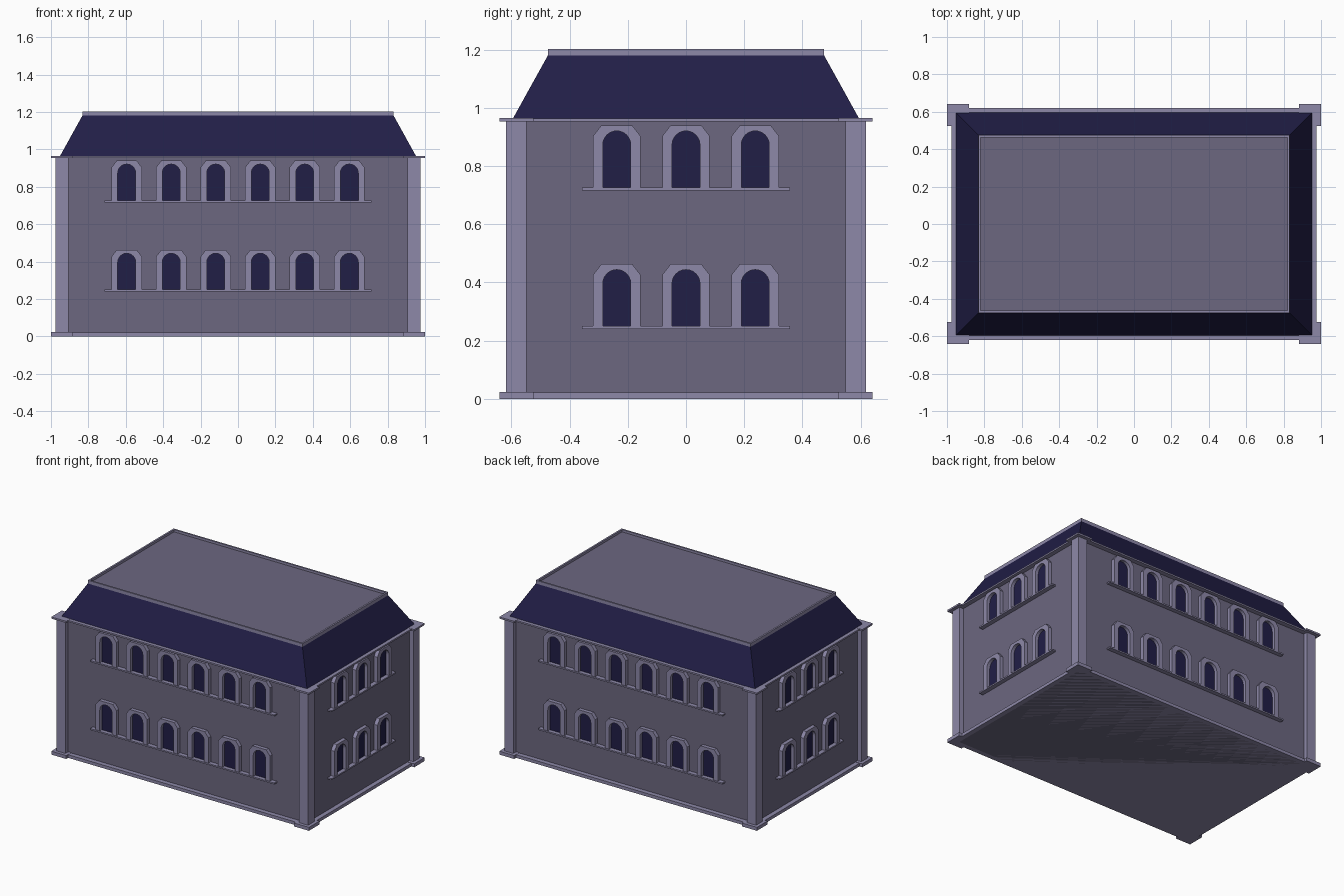
import bpy, bmesh, math
from mathutils import Matrix, Vector

if "Cube" in bpy.data.objects:
    bpy.data.objects.remove(bpy.data.objects["Cube"])


def material(name, rgb):
    m = bpy.data.materials.new(name)
    m.diffuse_color = (*rgb, 1)
    m.use_nodes = True
    m.node_tree.nodes["Principled BSDF"].inputs["Base Color"].default_value = m.diffuse_color
    return m


STONE = material("wall_stone", (0.15, 0.136, 0.216))
TRIM = material("pale_trim", (0.266, 0.246, 0.392))
NAVY = material("navy_slate", (0.015, 0.013, 0.062))


def finish(name, bm, mat):
    bmesh.ops.recalc_face_normals(bm, faces=bm.faces)
    me = bpy.data.meshes.new(name)
    bm.to_mesh(me)
    bm.free()
    me.materials.append(mat)
    ob = bpy.data.objects.new(name, me)
    bpy.context.collection.objects.link(ob)
    return ob


def add_box(bm, x0, x1, y0, y1, z0, z1):
    mat = Matrix.Translation(((x0 + x1) / 2, (y0 + y1) / 2, (z0 + z1) / 2))
    mat = mat @ Matrix.Diagonal((x1 - x0, y1 - y0, z1 - z0, 1))
    bmesh.ops.create_cube(bm, size=1, matrix=mat)


def box(name, hx, hy, z0, z1, mat):
    bm = bmesh.new()
    add_box(bm, -hx, hx, -hy, hy, z0, z1)
    return finish(name, bm, mat)


def add_prism(bm, profile, cx, cz, y0, y1):
    """Extrude an (x, z) profile from depth y0 to y1."""
    face = bm.faces.new([bm.verts.new((cx + x, y0, cz + z)) for x, z in profile])
    ext = bmesh.ops.extrude_face_region(bm, geom=[face])
    verts = [v for v in ext["geom"] if isinstance(v, bmesh.types.BMVert)]
    bmesh.ops.translate(bm, verts=verts, vec=(0, y1 - y0, 0))


WALL_X, WALL_Y = 0.945, 0.587

# Main body, plinth and cornice bands
box("walls", WALL_X, WALL_Y, 0.0, 0.96, STONE)
box("plinth", 0.977, 0.62, 0.0, 0.022, TRIM)
box("cornice", 0.977, 0.62, 0.953, 0.964, TRIM)

# Corner pillars with base and cap blocks
bm = bmesh.new()
for sx in (-1, 1):
    for sy in (-1, 1):
        for half, z0, z1 in ((0.058, 0, 0.024), (0.035, 0.02, 0.956), (0.058, 0.953, 0.965)):
            cx, cy = sx * 0.941, sy * 0.583
            add_box(bm, cx - half, cx + half, cy - half, cy + half, z0, z1)
finish("corner_pillars", bm, TRIM)

# Sloped mansard roof
bm = bmesh.new()
add_box(bm, -0.953, 0.953, -0.596, 0.596, 0.962, 1.182)
for v in bm.verts:
    if v.co.z > 1.1:
        v.co.x *= 0.831 / 0.953
        v.co.y *= 0.474 / 0.596
finish("mansard_roof", bm, NAVY)

# Flat roof deck inside a thin raised rim
box("roof_deck", 0.825, 0.468, 1.18, 1.187, STONE)
bm = bmesh.new()
for s in (-1, 1):
    xs, ys = sorted((s * 0.82, s * 0.832)), sorted((s * 0.463, s * 0.475))
    add_box(bm, *xs, -0.475, 0.475, 1.18, 1.203)
    add_box(bm, -0.82, 0.82, *ys, 1.18, 1.203)
finish("roof_rim", bm, TRIM)

# Window profiles: arched opening and chamfered surround, measured from the sill
R, SPRING = 0.048, 0.146
arch = [(R * math.cos(math.pi * i / 12), SPRING + R * math.sin(math.pi * i / 12))
        for i in range(13)]
opening = [(R, 0)] + arch + [(-R, 0)]
surround = [(-0.081, 0), (-0.081, 0.177), (-0.053, 0.213),
            (0.053, 0.213), (0.081, 0.177), (0.081, 0)] + opening
SPACING = 0.238

# Two storeys of windows on each of the four sides
for side, angle, dist, count in (("front", 0, WALL_Y, 6), ("right", 90, WALL_X, 3),
                                 ("back", 180, WALL_Y, 6), ("left", 270, WALL_X, 3)):
    frames, panes, sills = bmesh.new(), bmesh.new(), bmesh.new()
    for z in (0.25, 0.727):
        half = count * SPACING / 2
        add_box(sills, -half, half, -dist - 0.031, -dist + 0.01, z - 0.01, z)
        for i in range(count):
            cx = (i - (count - 1) / 2) * SPACING
            add_prism(frames, surround, cx, z, -dist - 0.026, -dist + 0.005)
            add_prism(panes, opening, cx, z, -dist - 0.003, -dist + 0.005)
    for part, bm, mat in (("window_surrounds", frames, TRIM),
                          ("window_panes", panes, NAVY), ("window_sills", sills, TRIM)):
        bmesh.ops.rotate(bm, verts=bm.verts, cent=Vector(),
                         matrix=Matrix.Rotation(math.radians(angle), 3, "Z"))
        finish(f"{side}_{part}", bm, mat)
